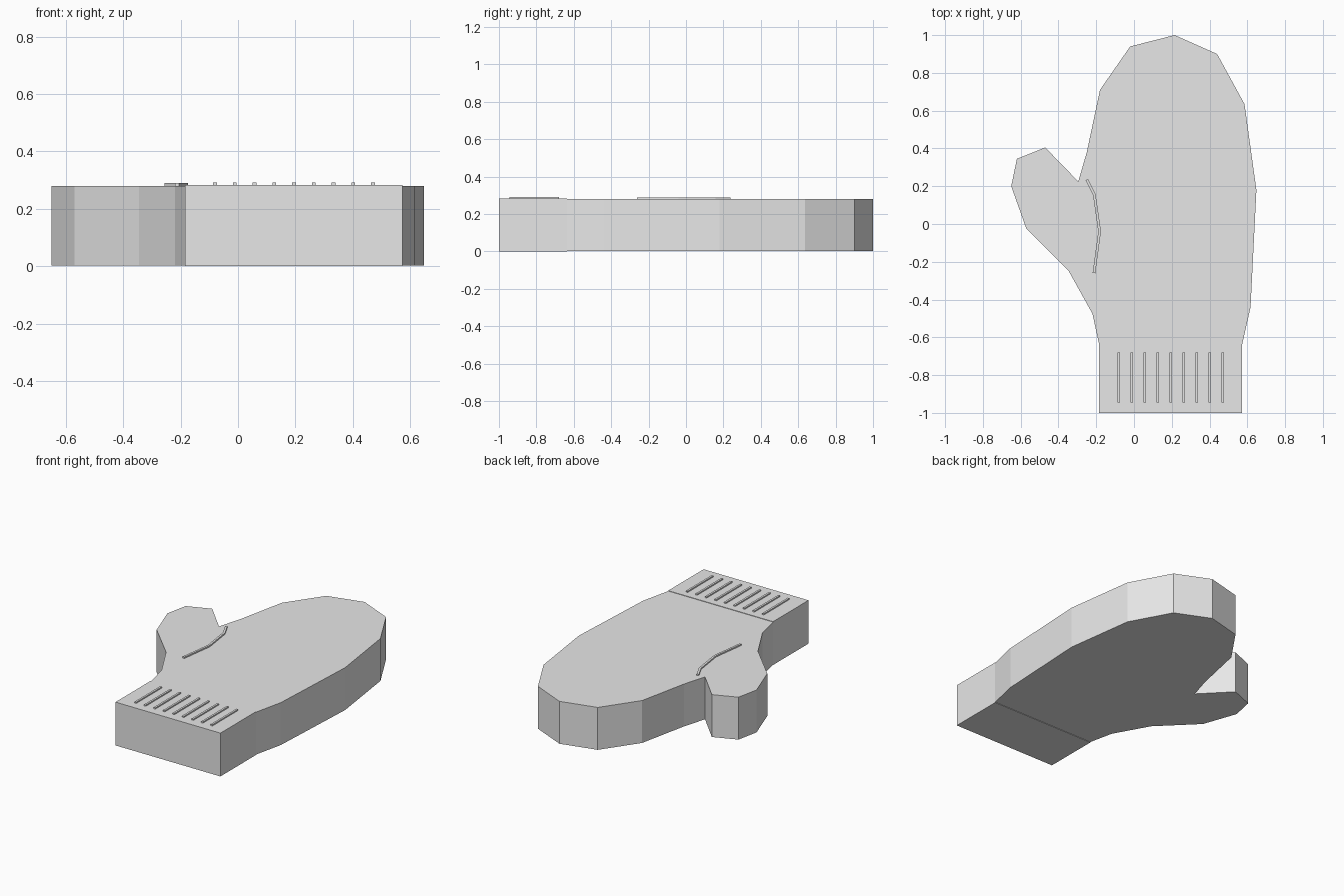
import bpy, bmesh
from mathutils import Vector

if "Cube" in bpy.data.objects:
    bpy.data.objects.remove(bpy.data.objects["Cube"])

grey = bpy.data.materials.new("light grey")
grey.diffuse_color = (0.8, 0.8, 0.8, 1)
grey.use_nodes = True
grey.node_tree.nodes["Principled BSDF"].inputs["Base Color"].default_value = grey.diffuse_color


def prism(name, outline, z0, z1):
    """Extrude a flat outline from z0 up to z1."""
    bm = bmesh.new()
    base = bm.faces.new([bm.verts.new((x, y, z0)) for x, y in outline])
    top = bmesh.ops.extrude_face_region(bm, geom=[base])["geom"]
    bmesh.ops.translate(bm, vec=(0, 0, z1 - z0),
                        verts=[v for v in top if isinstance(v, bmesh.types.BMVert)])
    bmesh.ops.recalc_face_normals(bm, faces=bm.faces)
    mesh = bpy.data.meshes.new(name)
    bm.to_mesh(mesh)
    bm.free()
    mesh.materials.append(grey)
    obj = bpy.data.objects.new(name, mesh)
    bpy.context.collection.objects.link(obj)
    return obj


def box(name, x0, x1, y0, y1, z0, z1):
    return prism(name, [(x0, y0), (x1, y0), (x1, y1), (x0, y1)], z0, z1)


def ribbon(path, width):
    """Outline of a strip of even width along a path, with mitred bends."""
    pts = [Vector(p) for p in path]
    left, right = [], []
    for i, p in enumerate(pts):
        a = (p - pts[i - 1]).normalized() if i else (pts[1] - p).normalized()
        b = (pts[i + 1] - p).normalized() if i < len(pts) - 1 else a
        t = (a + b).normalized()
        off = Vector((-t.y, t.x)) * (width / 2 / t.dot(a))
        left.append(p + off)
        right.append(p - off)
    return left + right[::-1]


# Hand and thumb in one outline
prism("mitten_hand", [
    (-0.185, -0.635), (-0.22, -0.475), (-0.345, -0.25), (-0.57, -0.025),
    (-0.65, 0.20), (-0.62, 0.345), (-0.47, 0.405), (-0.295, 0.225),
    (-0.25, 0.38), (-0.18, 0.71), (-0.02, 0.94), (0.215, 1.0),
    (0.44, 0.90), (0.585, 0.635), (0.648, 0.18), (0.617, -0.44),
    (0.573, -0.635)], 0.003, 0.28)

# Slightly thicker cuff
box("cuff", -0.185, 0.573, -1.0, -0.635, 0.0, 0.283)

# Knitted ribs on the cuff
for i in range(9):
    x = -0.08 + i * 0.0688
    box(f"cuff_rib_{i + 1}", x - 0.0065, x + 0.0065, -0.945, -0.68, 0.281, 0.291)

# Raised seam at the thumb
prism("thumb_seam", ribbon([(-0.25, 0.235), (-0.21, 0.155), (-0.182, -0.04),
                            (-0.212, -0.26)], 0.014), 0.278, 0.289)
